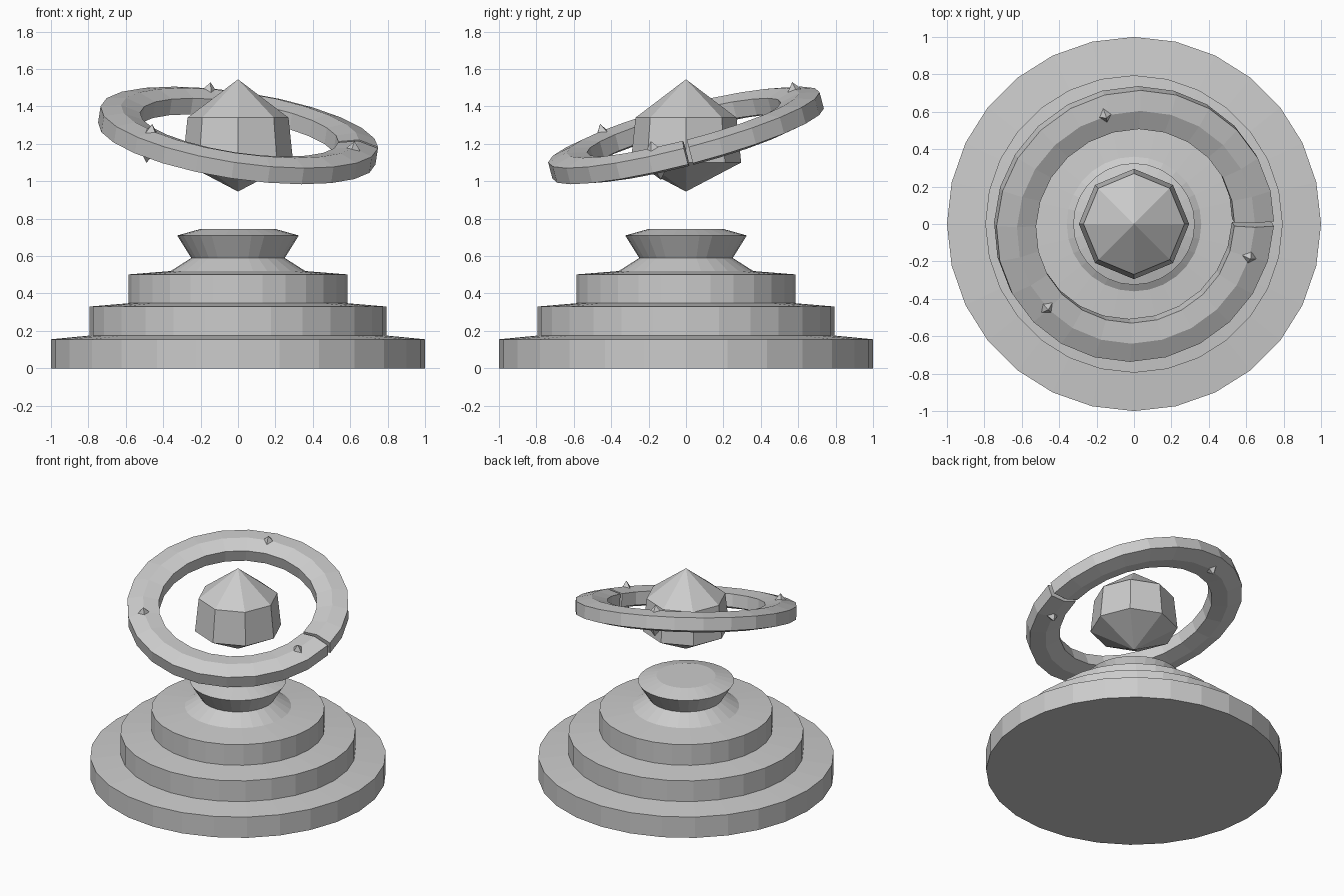
import bpy, bmesh, math
from mathutils import Matrix, Vector

if "Cube" in bpy.data.objects:
    bpy.data.objects.remove(bpy.data.objects["Cube"])

stone = bpy.data.materials.new("pale_grey")
GREY = (0.6, 0.6, 0.6, 1)
stone.diffuse_color = GREY
stone.use_nodes = True
stone.node_tree.nodes["Principled BSDF"].inputs["Base Color"].default_value = GREY


def finish(name, bm):
    bmesh.ops.remove_doubles(bm, verts=bm.verts, dist=1e-5)
    bmesh.ops.recalc_face_normals(bm, faces=bm.faces)
    mesh = bpy.data.meshes.new(name)
    bm.to_mesh(mesh)
    bm.free()
    mesh.materials.append(stone)
    obj = bpy.data.objects.new(name, mesh)
    bpy.context.collection.objects.link(obj)
    return obj


def lathe(name, profile, sides):
    """Turn an (r, z) profile that starts and ends on the axis."""
    bm = bmesh.new()
    verts = [bm.verts.new((r, 0, z)) for r, z in profile]
    edges = [bm.edges.new(pair) for pair in zip(verts, verts[1:])]
    bmesh.ops.spin(bm, geom=verts + edges, cent=(0, 0, 0), axis=(0, 0, 1),
                   angle=math.tau, steps=sides)
    return finish(name, bm)


# Stepped plinth with a flared pedestal head
lathe("plinth", [(0, 0), (1, 0), (1, 0.155), (0.795, 0.175),
                 (0.795, 0.33), (0.585, 0.348), (0.585, 0.502), (0.36, 0.52),
                 (0.25, 0.59), (0.325, 0.71), (0.2, 0.745), (0, 0.745)], 28)

# Floating eight-sided crystal
lathe("crystal", [(0, 0.945), (0.295, 1.1), (0.27, 1.34), (0, 1.545)], 8)

# Tilted ring: ridged six-sided section, with a narrow gap at the model's left
tilt = (Matrix.Translation((0, 0, 1.245)) @ Matrix.Rotation(0.15, 4, "Y")
        @ Matrix.Rotation(0.255, 4, "X"))
MID, HALF_WIDTH, WALL, RIDGE = 0.643, 0.107, 0.045, 0.07
section = [(HALF_WIDTH, -WALL), (HALF_WIDTH, WALL), (0, RIDGE),
           (-HALF_WIDTH, WALL), (-HALF_WIDTH, -WALL), (0, -RIDGE)]
GAP = math.radians(2)
bm = bmesh.new()
steps = 24
loops = []
for i in range(steps + 1):
    a = max(GAP, math.tau * i / steps)
    loops.append([bm.verts.new(((MID + r) * math.cos(a), (MID + r) * math.sin(a), z))
                  for r, z in section])
for here, there in zip(loops, loops[1:]):
    for k in range(len(section)):
        n = (k + 1) % len(section)
        bm.faces.new((here[k], here[n], there[n], there[k]))
bm.faces.new(loops[0])
bm.faces.new(loops[-1])
finish("ring", bm).matrix_world = tilt

# Four-sided spikes piercing the ring above and below
for number, degrees in enumerate((-15, 107, 224), 1):
    bm = bmesh.new()
    for side in (1, -1):
        base = [bm.verts.new((0.09 * math.cos(k * math.pi / 2),
                              0.09 * math.sin(k * math.pi / 2), 0)) for k in range(4)]
        tip = bm.verts.new((0, 0, 0.108 * side))
        for k in range(4):
            bm.faces.new((base[k], base[(k + 1) % 4], tip))
    spike = finish(f"ring_spike_{number}", bm)
    spike.matrix_world = (tilt @ Matrix.Rotation(math.radians(degrees), 4, "Z")
                          @ Matrix.Translation((MID, 0, 0)))
